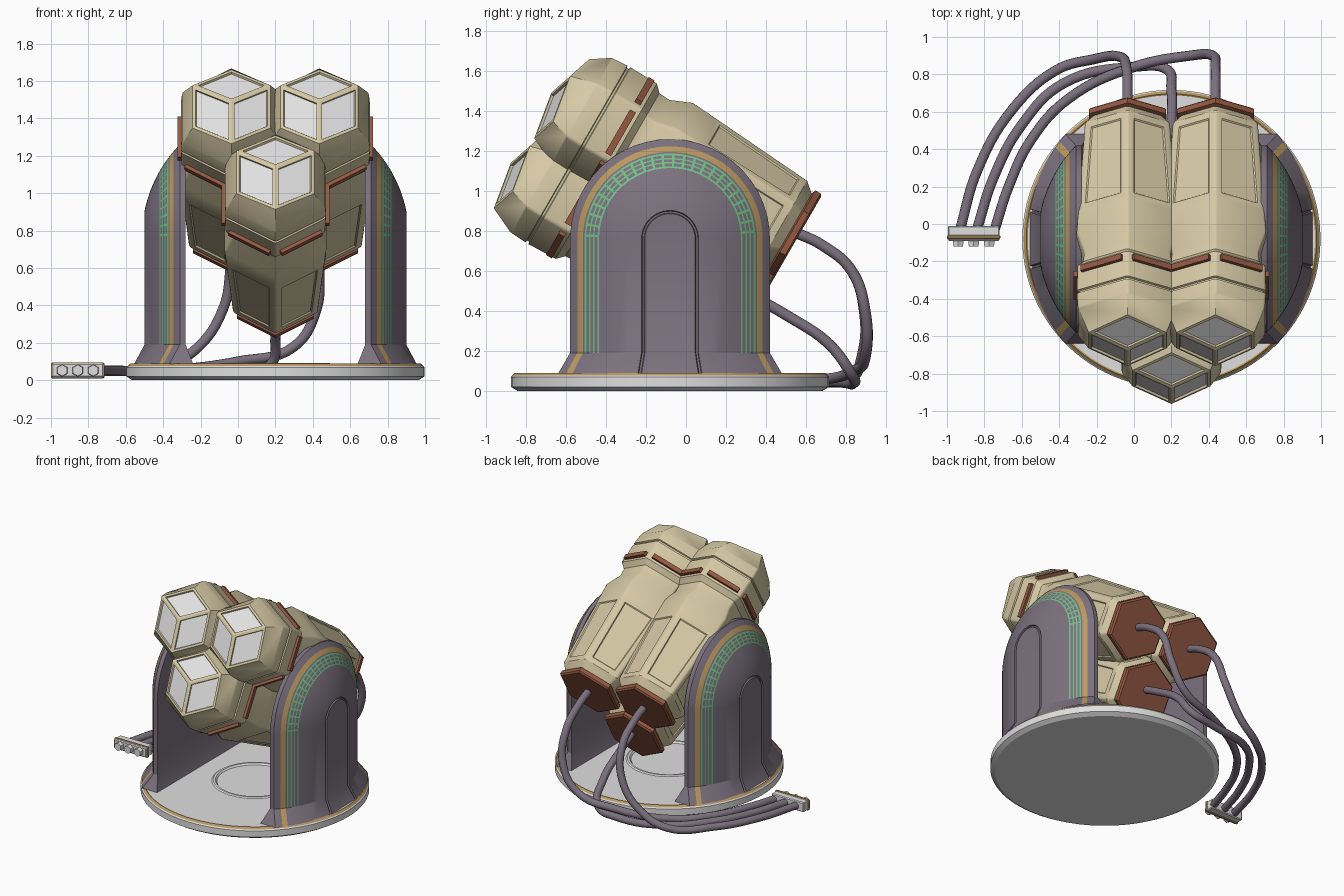
import bpy, bmesh, math
from mathutils import Matrix, Vector

if "Cube" in bpy.data.objects:
    bpy.data.objects.remove(bpy.data.objects["Cube"])

def mat(name, r, g, b):
    m = bpy.data.materials.new(name)
    m.diffuse_color = (r, g, b, 1)
    m.use_nodes = True
    m.node_tree.nodes["Principled BSDF"].inputs["Base Color"].default_value = m.diffuse_color
    return m

CREAM = mat("cream", .68, .59, .38)
PURPLE = mat("grey_purple", .20, .165, .21)
RUST = mat("rust", .30, .10, .055)
GOLD = mat("gold", .50, .32, .12)
GREEN = mat("green", .17, .52, .24)
WHITE = mat("white", .74, .74, .74)
GLASS = mat("glass", .76, .76, .77)
CX, CY = .2, -.08          # centre of the base

def finish(bm, name, mats, matrix=None, angle=30):
    bmesh.ops.recalc_face_normals(bm, faces=bm.faces[:])
    me = bpy.data.meshes.new(name)
    bm.to_mesh(me)
    bm.free()
    for m in mats:
        me.materials.append(m)
    if matrix:
        me.transform(matrix)
    me.shade_smooth()
    me.set_sharp_from_angle(angle=math.radians(angle))
    ob = bpy.data.objects.new(name, me)
    bpy.context.scene.collection.objects.link(ob)
    return ob

def lathe(bm, profile, n, start=0, mats=None):
    """Rings of n verts round z from (radius, z); returns rings and face bands."""
    rings, bands = [], []
    for r, z in profile:
        rings.append([bm.verts.new((r * math.cos(start + 2 * math.pi * k / n),
                                    r * math.sin(start + 2 * math.pi * k / n), z)) for k in range(n)])
    for i in range(len(rings) - 1):
        a, b = rings[i], rings[i + 1]
        band = [bm.faces.new((a[k], a[(k + 1) % n], b[(k + 1) % n], b[k])) for k in range(n)]
        for f in band:
            f.material_index = mats[i] if mats else 0
        bands.append(band)
    bm.faces.new(rings[0])
    return rings, bands

# round base plate with gold rim and a shallow centre circle
bm = bmesh.new()
rings, _ = lathe(bm, [(.765, 0), (.797, .02), (.797, .068), (.79, .076), (.776, .09), (.768, .085),
                      (.30, .085), (.29, .092), (.275, .092), (.265, .08)], 96,
                 mats=[0, 0, 0, 1, 1, 0, 0, 0, 0])
bm.faces.new(rings[-1])
finish(bm, "base_plate", [WHITE, GOLD], Matrix.Translation((CX, CY, 0)))

# two domed arch supports, built from nested arch outlines
def arch(h, x, foot_x):
    pts = [(foot_x, -h * 1.12, .087), (x, -h, .19), (x, -h, .76)]
    for i in range(24):
        for a in (i * 7.5 + 1.5, i * 7.5 + 3.2):
            t = math.radians(a)
            pts.append((x, -h * math.cos(t), .76 + h * math.sin(t)))
    return pts + [(x, h, .76), (x, h, .19), (foot_x, h * 1.12, .087)]

def bulge(d):
    return min(math.sqrt(.715 ** 2 - (.5 - d) ** 2), .70)

# (inset from the arch edge, sink depth, material of the band that follows)
levels = [(0, 0, 0), (.015, 0, 0), (.036, 0, 1), (.064, 0, 0), (.072, 0, 2), (.081, 0, 0), (.094, 0, 2),
          (.101, 0, 0), (.114, 0, 2), (.121, 0, 0), (.136, 0, 2), (.145, 0, 0), (.19, 0, 0), (.24, 0, 0),
          (.29, 0, 0), (.33, 0, 0), (.357, 0, 0), (.361, .012, 0), (.370, .012, 0), (.374, 0, 0)]
for side, label in ((-1, "left_support"), (1, "right_support")):
    bm = bmesh.new()
    loops = [arch(.5, .48, .44)] + [arch(.5 - d, bulge(d) - s, bulge(d) - s + .055) for d, s, _ in levels]
    loops = [[bm.verts.new((CX + side * x, CY + y, z)) for x, y, z in lp] for lp in loops]
    n = len(loops[0])
    for j in range(len(loops) - 1):
        for i in range(n - 1):
            f = bm.faces.new((loops[j][i], loops[j][i + 1], loops[j + 1][i + 1], loops[j + 1][i]))
            d, _, m = levels[j - 1] if j else (0, 0, 0)
            rung = .07 < d < .14 and 2 < i < n - 4 and i % 2 == 1
            foot = i in (0, n - 2)
            f.material_index = 2 if rung else (0 if foot and m == 2 else m)
    for lp in (loops[0], loops[-1]):      # inner wall and centre panel
        for i in range(n // 2 - 1):
            bm.faces.new((lp[i], lp[i + 1], lp[n - 2 - i], lp[n - 1 - i]))
    finish(bm, label, [PURPLE, GOLD, GREEN])

# three hexagonal pods, tilted up 30 degrees; local x, y = cross-section, z = pointing axis
c, s = math.cos(math.radians(30)), .5
TILT = Matrix(((1, 0, 0, 0), (0, s, -c, 0), (0, c, s, 0), (0, 0, 0, 1)))
PODS = (("upper_left", -.035, .955), ("upper_right", .435, .955), ("lower", .2, .55))
BODY = [(.215, -.055), (.262, .0), (.304, .56), (.314, .69), (.268, .80), (.272, .86), (.308, .895),
        (.312, 1.05), (.300, 1.054), (.300, 1.064), (.312, 1.068), (.306, 1.15), (.24, 1.25)]
UP = math.pi / 2

for label, px, pv in PODS:
    M = TILT @ Matrix.Translation((px, pv, 0))
    bm = bmesh.new()
    rings, bands = lathe(bm, BODY, 6, UP)
    for k in (1, 3, 5):
        rings[-1][k].co.z = 1.29
    # cube-corner window front with three sunken panes
    apex, last = bm.verts.new((0, 0, 1.33)), rings[-1]
    panes = [bm.faces.new((apex, last[k], last[k + 1], last[(k + 2) % 6])) for k in (1, 3)]
    panes.append(bm.faces.new((apex, last[5], last[0], last[1])))
    bmesh.ops.recalc_face_normals(bm, faces=bm.faces[:])
    bmesh.ops.inset_individual(bm, faces=panes, thickness=.016, use_even_offset=True)
    bmesh.ops.inset_individual(bm, faces=panes, thickness=.003, depth=-.012, use_even_offset=True)
    for f in panes:
        f.material_index = 1
    # long access panels on the body faces
    bmesh.ops.inset_individual(bm, faces=bands[1], thickness=.04, use_even_offset=True)
    bmesh.ops.inset_individual(bm, faces=bands[1], thickness=.006, depth=-.007, use_even_offset=True)
    # soften the long corners
    corners = [bm.edges.get((rings[i][k], rings[i + 1][k]))
               for i in range(len(rings) - 2) for k in range(6)]
    bmesh.ops.bevel(bm, geom=[e for e in corners if e], offset=.012, segments=2,
                    profile=.5, affect='EDGES', clamp_overlap=False)
    finish(bm, label + "_pod", [CREAM, GLASS], M)

    # rust strips round the back of the head
    bm = bmesh.new()
    for k in range(6):
        bmesh.ops.create_cube(bm, size=1, matrix=Matrix.Rotation(k * math.pi / 3, 4, 'Z')
                              @ Matrix.Translation((.272, 0, .93))
                              @ Matrix.Diagonal((.032, .25, .034, 1)))
    finish(bm, label + "_strips", [RUST], M)

    # rust end cap
    bm = bmesh.new()
    rings, _ = lathe(bm, [(.225, -.1), (.238, -.09), (.238, -.06), (.2, -.045)], 6, UP)
    bm.faces.new(rings[-1])
    finish(bm, label + "_end_cap", [RUST], M)

# three cables from the end caps to the connector
CABLES = {
    "left_cable": [(-.035, .53, .80), (-.035, .68, .73), (-.04, .83, .60), (-.08, .895, .38), (-.22, .88, .17),
                   (-.42, .82, .06), (-.66, .6, .05), (-.84, .28, .05), (-.93, -.03, .05)],
    "middle_cable": [(.2, .34, .47), (.2, .5, .38), (.2, .72, .23), (.17, .83, .08), (0, .84, .04),
                     (-.38, .75, .045), (-.6, .53, .05), (-.75, .25, .05), (-.84, -.03, .05)],
    "right_cable": [(.435, .53, .80), (.435, .68, .73), (.435, .83, .60), (.42, .90, .38), (.3, .90, .18),
                    (.0, .84, .10), (-.35, .67, .055), (-.55, .45, .05), (-.67, .2, .05), (-.745, -.03, .05)],
}
for name, pts in CABLES.items():
    cu = bpy.data.curves.new(name, 'CURVE')
    cu.dimensions = '3D'
    cu.bevel_depth, cu.bevel_resolution, cu.resolution_u = .027, 4, 8
    sp = cu.splines.new('BEZIER')
    sp.bezier_points.add(len(pts) - 1)
    for bp, p in zip(sp.bezier_points, pts):
        bp.co = p
        bp.handle_left_type = bp.handle_right_type = 'AUTO'
    cu.materials.append(PURPLE)
    bpy.context.scene.collection.objects.link(bpy.data.objects.new(name, cu))

# connector block with gold band and three hexagonal plugs
def block(name, centre, size, m):
    bm = bmesh.new()
    bmesh.ops.create_cube(bm, size=1, matrix=Matrix.Translation(centre) @ Matrix.Diagonal((*size, 1)))
    bmesh.ops.bevel(bm, geom=bm.edges[:], offset=.006, segments=1, affect='EDGES')
    finish(bm, name, [m])

block("connector_body", (-.857, -.05, .052), (.276, .08, .074), WHITE)
block("connector_band", (-.857, -.07, .052), (.286, .022, .084), GOLD)
bm = bmesh.new()
for x in (-.94, -.857, -.774):
    bmesh.ops.create_cone(bm, cap_ends=True, segments=6, radius1=.034, radius2=.03, depth=.04,
                          matrix=Matrix.Translation((x, -.1, .052)) @ Matrix.Rotation(math.pi / 2, 4, 'X'))
finish(bm, "connector_plugs", [WHITE])
